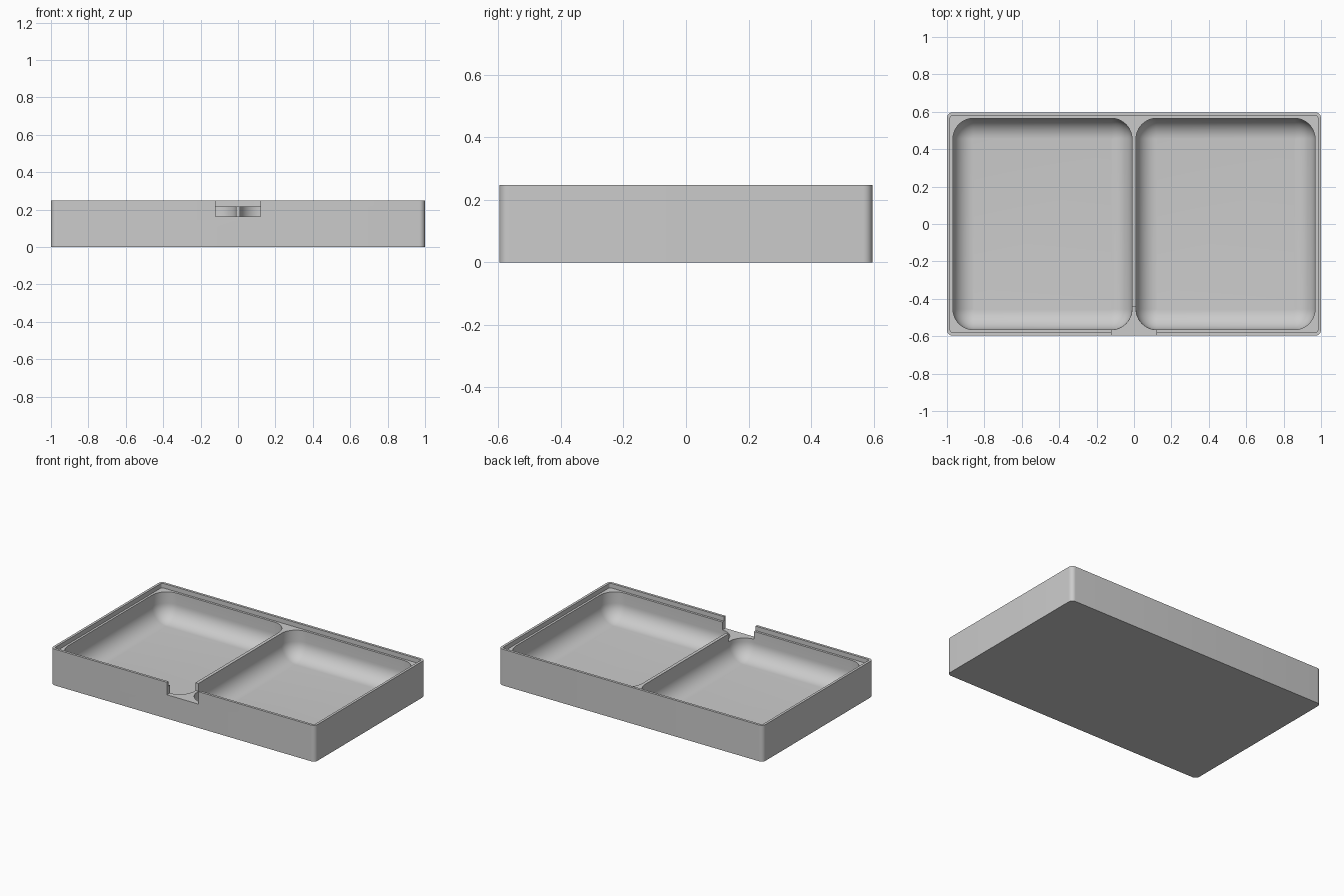
import bpy
import bmesh
from math import sin, cos, pi

if "Cube" in bpy.data.objects:
    bpy.data.objects.remove(bpy.data.objects["Cube"], do_unlink=True)

HEIGHT, LEDGE, FLOOR = 0.248, 0.217, 0.03
POCKET_RADIUS = 0.11
STEPS = 12

grey = bpy.data.materials.new("plain grey")
grey.use_nodes = True
grey.diffuse_color = (0.6, 0.6, 0.6, 1)
grey.node_tree.nodes["Principled BSDF"].inputs["Base Color"].default_value = grey.diffuse_color


def rounded_loft(name, x, half_w, half_d, rings, steps=STEPS):
    """Stack of rounded rectangles; each ring is (height, inset, corner radius)."""
    bm = bmesh.new()
    loops = []
    for z, inset, radius in rings:
        loop = []
        for quarter, (sx, sy) in enumerate([(1, 1), (-1, 1), (-1, -1), (1, -1)]):
            for i in range(steps + 1):
                a = (quarter + i / steps) * pi / 2
                loop.append(bm.verts.new((
                    x + sx * (half_w - inset - radius) + radius * cos(a),
                    sy * (half_d - inset - radius) + radius * sin(a), z)))
        loops.append(loop)
    count = len(loops[0])
    for low, high in zip(loops, loops[1:]):
        for i in range(count):
            j = (i + 1) % count
            bm.faces.new((low[i], low[j], high[j], high[i]))
    bm.faces.new(loops[0][::-1])
    bm.faces.new(loops[-1])
    mesh = bpy.data.meshes.new(name)
    bm.to_mesh(mesh)
    bm.free()
    obj = bpy.data.objects.new(name, mesh)
    bpy.context.collection.objects.link(obj)
    mesh.materials.append(grey)
    return obj


# Outer body
tray = rounded_loft("tray", 0, 1, 0.597, [(0, 0, 0.03), (HEIGHT, 0, 0.03)], 8)

# Shallow lid recess that leaves a thin rim
cutters = [rounded_loft("lid_recess", 0, 0.983, 0.58,
                        [(LEDGE, 0, 0.015), (HEIGHT + 0.1, 0, 0.015)], 6)]

# Two pockets with quarter-round bottoms
pocket_rings = []
for i in range(STEPS + 1):
    a = i / STEPS * pi / 2 * 0.99 + 0.01 * pi / 2
    pocket_rings.append((FLOOR + POCKET_RADIUS * (1 - cos(a)),
                         POCKET_RADIUS * (1 - sin(a)), POCKET_RADIUS * sin(a)))
pocket_rings.append((HEIGHT + 0.1, 0, POCKET_RADIUS))
for side, name in ((-1, "right_pocket"), (1, "left_pocket")):
    cutters.append(rounded_loft(name, side * 0.4895, 0.4785, 0.565, pocket_rings))

# Finger notch through the front wall and the end of the divider
bpy.ops.mesh.primitive_cube_add(size=1, location=(0, -0.545, 0.263))
notch = bpy.context.object
notch.name = "finger_notch"
notch.scale = (0.24, 0.202, 0.2)
notch.data.materials.append(grey)
cutters.append(notch)

# Carve the body and discard the cutters
bpy.ops.object.select_all(action='DESELECT')
bpy.context.view_layer.objects.active = tray
tray.select_set(True)
for cutter in cutters:
    mod = tray.modifiers.new(cutter.name, 'BOOLEAN')
    mod.operation = 'DIFFERENCE'
    mod.solver = 'EXACT'
    mod.object = cutter
    bpy.ops.object.modifier_apply(modifier=mod.name)
    bpy.data.objects.remove(cutter, do_unlink=True)

bpy.ops.object.shade_smooth_by_angle(angle=pi / 6)
